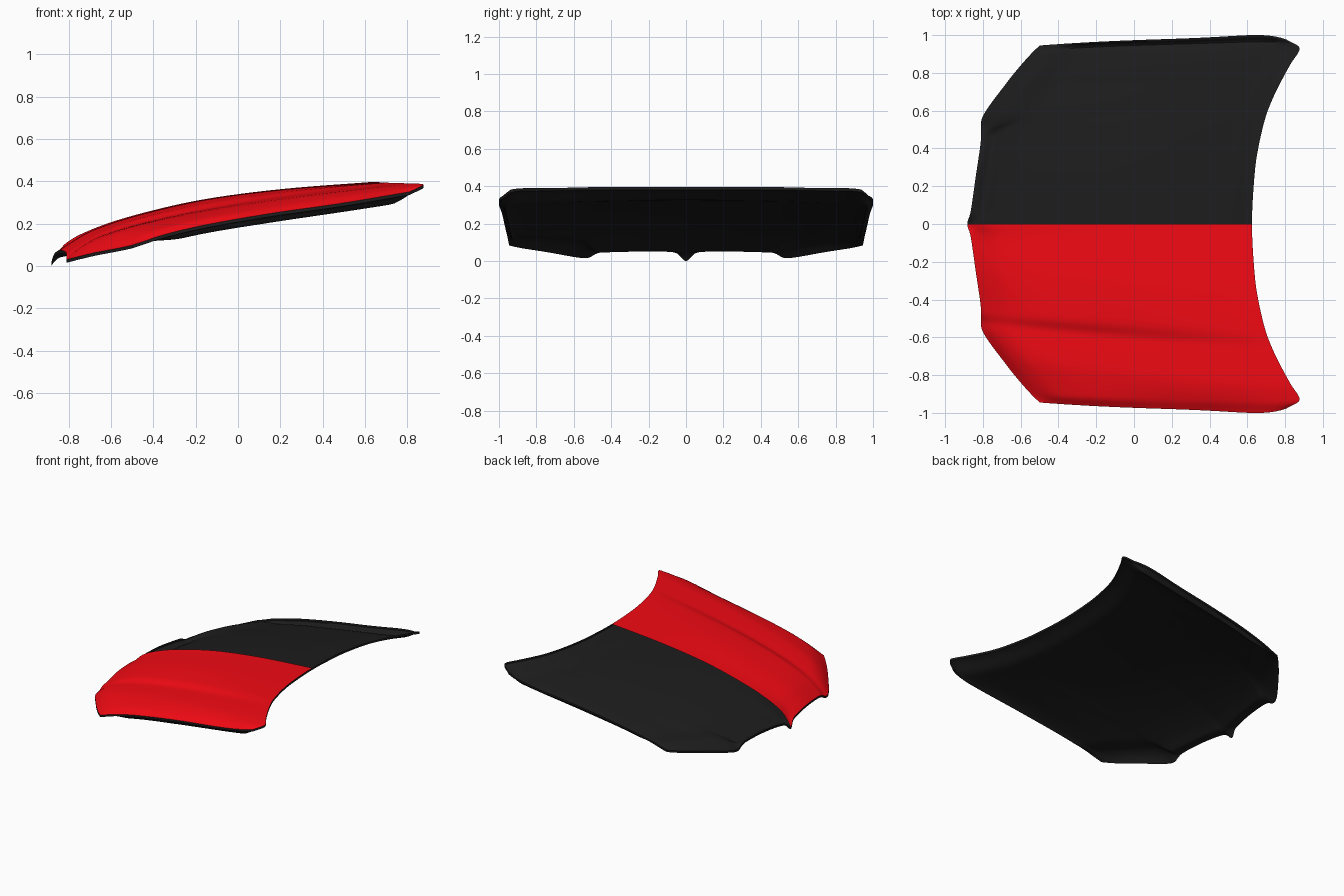
import bpy

if "Cube" in bpy.data.objects:
    bpy.data.objects.remove(bpy.data.objects["Cube"])

# Lengthwise sections from the centre line (first) to the side edge (last)
FRONT_Y = [0, .06, .25, .46, .54, .74, .89, .945]
FRONT_X = [-.882, -.866, -.838, -.81, -.81, -.68, -.555, -.50]
REAR_Y = [0, .07, .30, .56, .67, .84, .928, .975]
REAR_X = [.625, .626, .642, .695, .737, .825, .877, .81]
T_KEYS = [0, .04, .10, .25, .50, .75, 1]
HEIGHTS = [
    [.015, .100, .155, .235, .320, .367, .396],
    [.060, .102, .156, .236, .320, .367, .396],
    [.075, .115, .165, .240, .322, .367, .396],
    [.060, .102, .155, .233, .311, .360, .394],
    [.030, .085, .138, .210, .288, .345, .391],
    [.062, .115, .163, .225, .295, .347, .390],
    [.086, .122, .163, .220, .280, .333, .384],
    [.098, .115, .142, .190, .248, .295, .350],
]
ROWS, PER = 56, 7


def smooth_interp(xs, ys, x):
    """Monotone cubic through the key points."""
    n = len(xs)
    d = [(ys[i + 1] - ys[i]) / (xs[i + 1] - xs[i]) for i in range(n - 1)]
    m = [d[0]] + [2 * a * b / (a + b) if a * b > 0 else 0
                  for a, b in zip(d, d[1:])] + [d[-1]]
    i = 0
    while i < n - 2 and x > xs[i + 1]:
        i += 1
    h = xs[i + 1] - xs[i]
    u = (x - xs[i]) / h
    return ((2*u**3 - 3*u*u + 1) * ys[i] + (u**3 - 2*u*u + u) * h * m[i]
            + (3*u*u - 2*u**3) * ys[i + 1] + (u**3 - u*u) * h * m[i + 1])


def mirrored(vals, sign=1):
    return [sign * v for v in vals[:0:-1]] + vals


def ramp(u):
    u = max(0, min(1, u))
    return u * u * (3 - 2 * u)


# Sample the whole panel as a grid of points
S_KEYS = list(range(-7, 8))
cols = [j / PER for j in range(-7 * PER, 7 * PER + 1)]
ts = [(i / ROWS) ** 1.2 for i in range(ROWS + 1)]
grid = []
for s in cols:
    fx = smooth_interp(S_KEYS, mirrored(FRONT_X), s)
    rx = smooth_interp(S_KEYS, mirrored(REAR_X), s)
    fy = smooth_interp(S_KEYS, mirrored(FRONT_Y, -1), s)
    ry = smooth_interp(S_KEYS, mirrored(REAR_Y, -1), s)
    zs = [smooth_interp(S_KEYS, mirrored([h[k] for h in HEIGHTS]), s)
          for k in range(len(T_KEYS))]
    w = s / 7
    grid.append([(fx + (rx - fx) * t,
                  fy + (ry - fy) * t + (1 - t) * (.07 * t * w
                                                  + .5 * t**8 * w**7),
                  smooth_interp(T_KEYS, zs, t)) for t in ts])


def make_material(name, rgb):
    mat = bpy.data.materials.new(name)
    mat.diffuse_color = (*rgb, 1)
    mat.use_nodes = True
    mat.node_tree.nodes["Principled BSDF"].inputs["Base Color"].default_value = mat.diffuse_color
    return mat


def make_sheet(name, columns, mat, flip=False):
    n = len(columns[0])
    verts = [p for c in columns for p in c]
    faces = []
    for j in range(len(columns) - 1):
        for i in range(n - 1):
            a = j * n + i
            f = (a, a + 1, a + n + 1, a + n)
            faces.append(f if flip else f[::-1])
    me = bpy.data.meshes.new(name)
    me.from_pydata(verts, [], faces)
    me.validate()
    me.materials.append(mat)
    ob = bpy.data.objects.new(name, me)
    bpy.context.collection.objects.link(ob)
    bpy.ops.object.select_all(action='DESELECT')
    ob.select_set(True)
    bpy.context.view_layer.objects.active = ob
    bpy.ops.object.shade_smooth_by_angle(angle=.7)
    return ob


red = make_material("red_paint", (.9, .003, .007))
black = make_material("black_primer", (.012, .012, .012))

# Outer painted skin covers one half only
mid = 7 * PER
make_sheet("painted_skin", grid[:mid + 1], red)

# Inner panel spans both halves: raised hem at the border, recessed inside
inner = []
last = len(cols) - 1
for jj in [-1] + list(range(last + 1)) + [last + 1]:
    j = max(0, min(last, jj))
    line = []
    for ii in [-1] + list(range(ROWS + 1)) + [ROWS + 1]:
        i = max(0, min(ROWS, ii))
        x, y, z = grid[j][i]
        a = abs(cols[j])
        front = .05 + .15 * ramp((a - 3) / 1.5)
        drop = (ramp((7 - a) / .6) * ramp(ts[i] / front)
                * ramp((1 - ts[i]) / .10))
        # average the crease away inside the recess
        near = [grid[k][i][2] for k in range(max(0, j - 9), min(last, j + 9) + 1)]
        soft = sum(near) / len(near)
        soft_w = drop * ramp((6 - a) / 1.5)
        z += (soft - z) * soft_w
        depth = .015 + .047 * drop
        if jj != j or ii != i:
            depth = 0
        line.append((x, y, z - depth))
    inner.append(line)
make_sheet("inner_panel", inner, black, flip=True)
